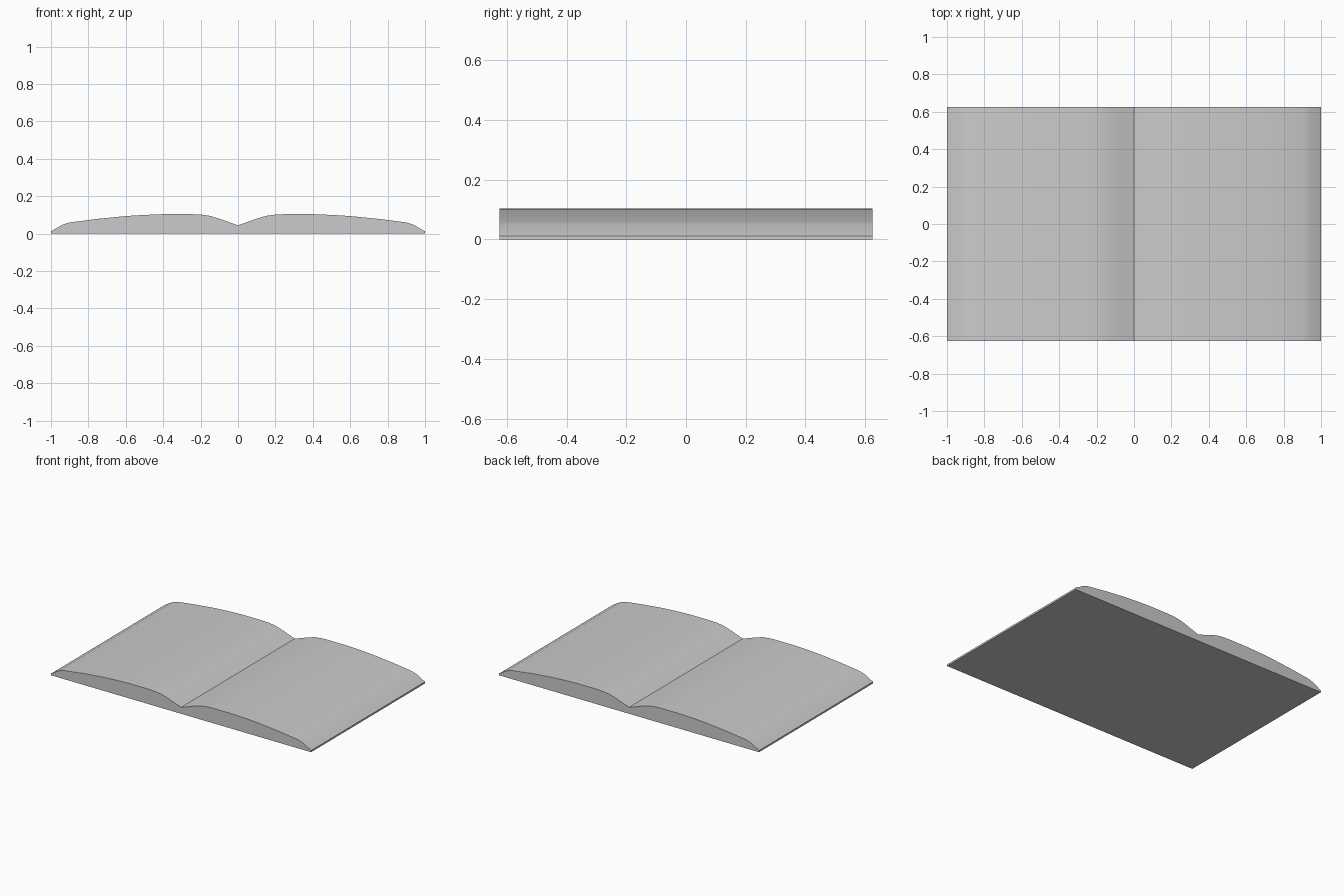
import bpy
import bmesh
import math

if "Cube" in bpy.data.objects:
    bpy.data.objects.remove(bpy.data.objects["Cube"])

HALF_DEPTH = 0.625

paper = bpy.data.materials.new("light grey")
paper.diffuse_color = (0.6, 0.6, 0.6, 1)
paper.use_nodes = True
paper.node_tree.nodes["Principled BSDF"].inputs["Base Color"].default_value = paper.diffuse_color

# Right half of the page curve, from the centre fold to the outer edge
page_curve = [(0, 0.045), (0.05, 0.062), (0.1, 0.08), (0.15, 0.095), (0.2, 0.102),
              (0.25, 0.104), (0.4, 0.104), (0.5, 0.1), (0.6, 0.094), (0.75, 0.079),
              (0.9, 0.06), (0.94, 0.047), (1, 0.012)]

# Mirror the curve and close it along the flat underside
top = [(-x, z) for x, z in reversed(page_curve[1:])] + page_curve
outline = [(-1, 0)] + top + [(1, 0)]

# Open book block: the outline swept from front to back
bm = bmesh.new()
front = bm.faces.new([bm.verts.new((x, -HALF_DEPTH, z)) for x, z in outline])
swept = bmesh.ops.extrude_face_region(bm, geom=[front], use_keep_orig=True)
bmesh.ops.translate(bm, vec=(0, 2 * HALF_DEPTH, 0),
                    verts=[v for v in swept["geom"] if isinstance(v, bmesh.types.BMVert)])
bmesh.ops.recalc_face_normals(bm, faces=bm.faces)
mesh = bpy.data.meshes.new("open_book")
bm.to_mesh(mesh)
bm.free()

book = bpy.data.objects.new("open_book", mesh)
bpy.context.collection.objects.link(book)
mesh.materials.append(paper)

# Smooth pages, sharp rim and centre fold
bpy.context.view_layer.objects.active = book
book.select_set(True)
bpy.ops.object.shade_smooth_by_angle(angle=math.radians(30))
